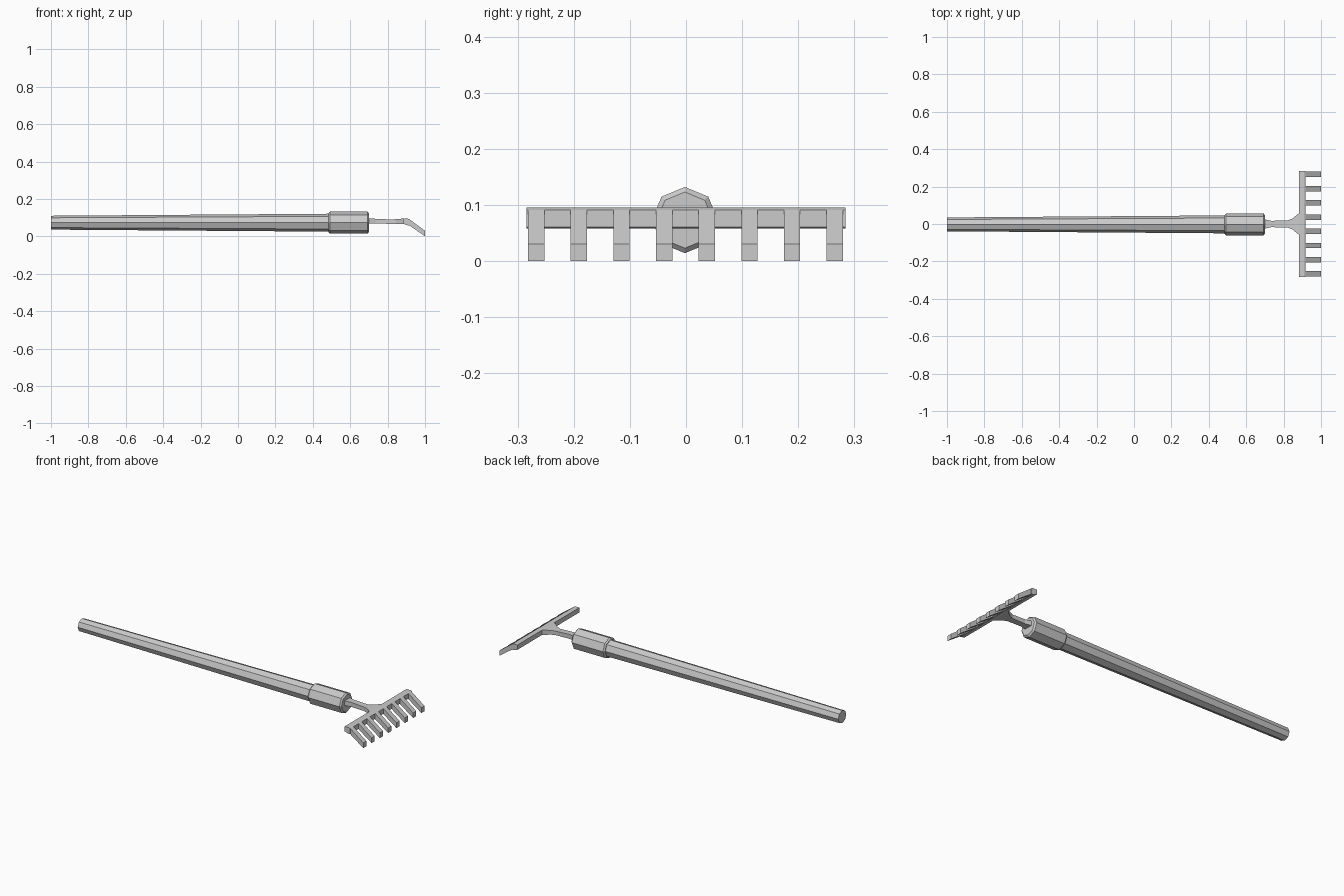
import bpy, bmesh, math

if "Cube" in bpy.data.objects:
    bpy.data.objects.remove(bpy.data.objects["Cube"])


def loft(name, rings):
    """Flat-faced skin through equal-length rings, with capped ends."""
    bm = bmesh.new()
    loops = [[bm.verts.new(p) for p in ring] for ring in rings]
    n = len(loops[0])
    for a, b in zip(loops, loops[1:]):
        for i in range(n):
            j = (i + 1) % n
            bm.faces.new((a[i], a[j], b[j], b[i]))
    bm.faces.new(loops[0])
    bm.faces.new(loops[-1])
    bmesh.ops.recalc_face_normals(bm, faces=bm.faces[:])
    mesh = bpy.data.meshes.new(name)
    bm.to_mesh(mesh)
    bm.free()
    obj = bpy.data.objects.new(name, mesh)
    bpy.context.collection.objects.link(obj)
    return obj


AXIS_Y, AXIS_Z = -0.002, 0.073


def octagon(x, r):
    return [(x, AXIS_Y + r * math.sin(k * math.pi / 4),
             AXIS_Z + r * math.cos(k * math.pi / 4)) for k in range(8)]


def rect(x, half_width, z0, z1):
    return [(x, -half_width, z0), (x, half_width, z0),
            (x, half_width, z1), (x, -half_width, z1)]


def extrude_y(name, profile, y0, y1):
    return loft(name, [[(x, y, z) for x, z in profile] for y in (y0, y1)])


# Tapered octagonal shaft
loft("handle", [octagon(-1.0, 0.037), octagon(0.50, 0.048)])

# Socket collar with chamfered ends
loft("collar", [octagon(0.485, 0.051), octagon(0.493, 0.059),
                octagon(0.692, 0.059), octagon(0.70, 0.050)])

# Flat neck, pinched behind the socket and flaring into the bar
loft("neck", [rect(0.69, 0.027, 0.068, 0.095),
              rect(0.735, 0.017, 0.068, 0.094),
              rect(0.82, 0.019, 0.067, 0.090),
              rect(0.845, 0.028, 0.067, 0.092),
              rect(0.885, 0.060, 0.067, 0.095)])

# Cross bar
extrude_y("bar", [(0.882, 0.067), (0.882, 0.095), (0.908, 0.095),
                  (0.917, 0.091), (0.917, 0.061), (0.910, 0.058)],
          -0.284, 0.284)

# Eight sloping tines
tine = [(0.905, 0.061), (0.908, 0.094), (0.917, 0.091),
        (1.0, 0.030), (1.0, 0.0), (0.917, 0.058)]
for i in range(8):
    y = -0.267 + i * 0.076
    extrude_y(f"tine_{i + 1}", tine, y - 0.0145, y + 0.0145)
